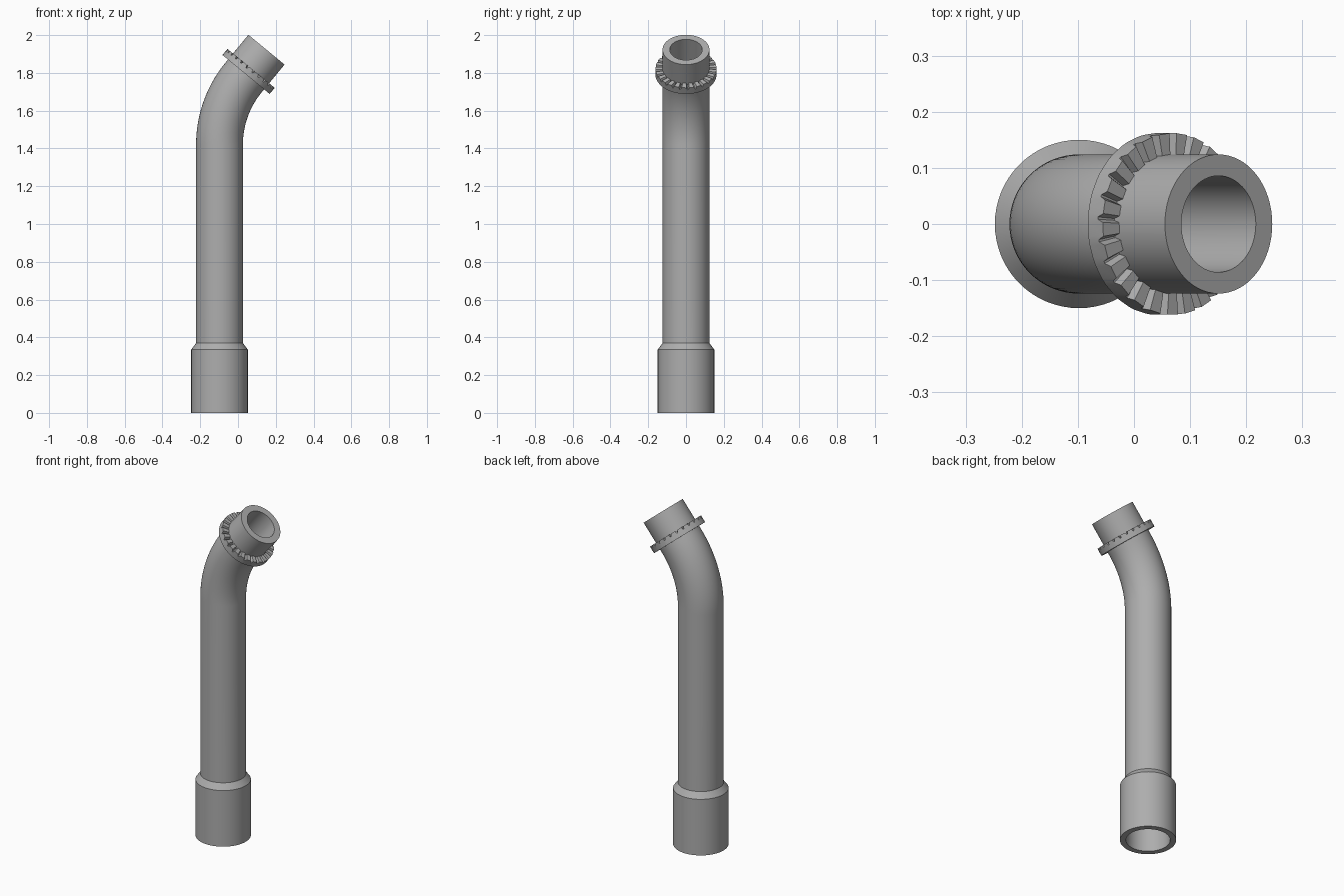
import bpy, bmesh, math
from mathutils import Vector

cube = bpy.data.objects.get("Cube")
if cube:
    bpy.data.objects.remove(cube, do_unlink=True)

# Centre line: upright run, bend towards +x, short straight end
AXIS_X, BEND_Z, BEND_R, TILT = -0.098, 1.42, 0.56, math.radians(39.5)
BEND_END = BEND_Z + BEND_R * TILT
LENGTH = BEND_END + 0.19
PIPE_R, BORE_R = 0.124, 0.086

grey = bpy.data.materials.new("mid grey")
grey.use_nodes = True
colour = (0.42, 0.42, 0.42, 1)
grey.diffuse_color = colour
grey.node_tree.nodes["Principled BSDF"].inputs["Base Color"].default_value = colour


def frame(s):
    """Centre, sideways and forward directions at distance s along the pipe."""
    a = min(max((s - BEND_Z) / BEND_R, 0), TILT)
    side = Vector((math.cos(a), 0, -math.sin(a)))
    ahead = Vector((math.sin(a), 0, math.cos(a)))
    centre = Vector((AXIS_X + BEND_R * (1 - math.cos(a)), 0,
                     min(s, BEND_Z) + BEND_R * math.sin(a)))
    return centre + ahead * max(s - BEND_END, 0), side, ahead


def sweep(name, profile, angles):
    """Skin a closed loop of rings; each ring is (distance, radius, lifts or None)."""
    bm = bmesh.new()
    rings = []
    for s, r, lifts in profile:
        c, side, ahead = frame(s)
        rings.append([bm.verts.new(
            c + r * (side * math.cos(a) + Vector((0, 1, 0)) * math.sin(a))
            + ahead * (lifts[i] if lifts else 0)) for i, a in enumerate(angles)])
    n = len(angles)
    for low, high in zip(rings, rings[1:] + rings[:1]):
        for i in range(n):
            j = (i + 1) % n
            bm.faces.new((low[i], low[j], high[j], high[i]))
    bmesh.ops.recalc_face_normals(bm, faces=bm.faces)
    mesh = bpy.data.meshes.new(name)
    bm.to_mesh(mesh)
    bm.free()
    mesh.materials.append(grey)
    obj = bpy.data.objects.new(name, mesh)
    bpy.context.collection.objects.link(obj)
    bpy.ops.object.select_all(action="DESELECT")
    obj.select_set(True)
    bpy.context.view_layer.objects.active = obj
    bpy.ops.object.shade_smooth_by_angle(angle=math.radians(25))
    return obj


round_angles = [math.tau * i / 64 for i in range(64)]

# Wide socket at the foot with a chamfered shoulder
sweep("socket", [(0, 0.118, None), (0, 0.15, None), (0.335, 0.15, None),
                 (0.372, 0.122, None), (0.33, 0.118, None)], round_angles)

# Bent pipe with a through bore
stations = [0.33] + [BEND_Z + BEND_R * TILT * i / 24 for i in range(25)] + [LENGTH]
outer = [(s, PIPE_R, None) for s in stations]
inner = [(s, BORE_R, None) for s in reversed(stations)]
sweep("bent_pipe", outer + inner, round_angles)

# Collar with a ring of ratchet teeth on its upper face
TEETH, DEPTH = 25, 0.014
pitch = math.tau / TEETH
tooth = [(-0.3, 0), (0.3, 0), (0.45, -DEPTH), (0.55, -DEPTH)]
angles = [math.pi + 0.06 + (k + f) * pitch for k in range(TEETH) for f, _ in tooth]
lifts = [h for _ in range(TEETH) for _, h in tooth]
base, top = LENGTH - 0.17, LENGTH - 0.128
sweep("toothed_collar", [(base, 0.115, None), (base, 0.162, None),
                         (top, 0.162, lifts), (top, 0.115, lifts)], angles)
